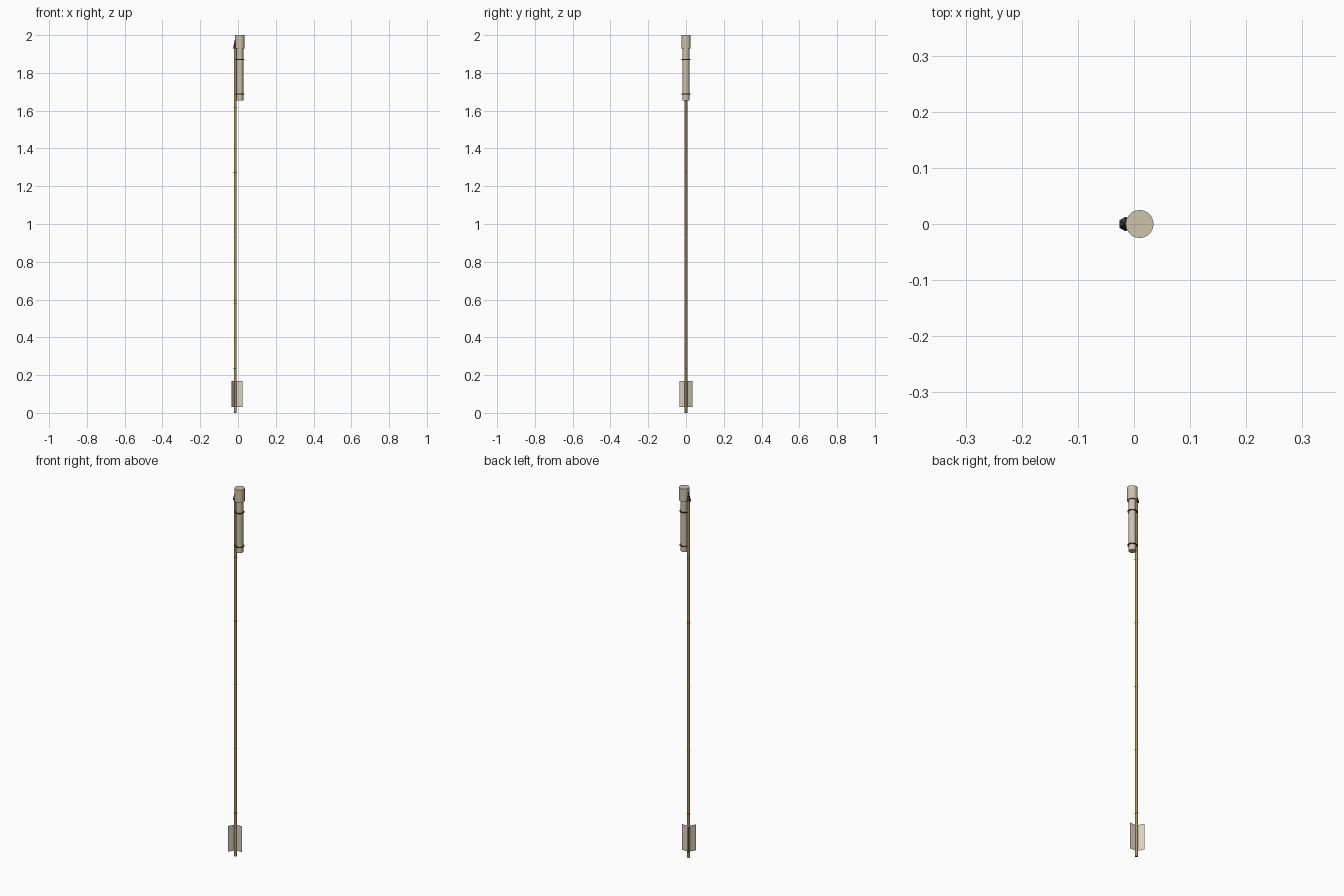
import bpy, math

if "Cube" in bpy.data.objects:
    bpy.data.objects.remove(bpy.data.objects["Cube"])

SX = -0.015   # shaft axis
TX = 0.01     # rocket tube axis


def mat(name, c):
    m = bpy.data.materials.new(name)
    m.diffuse_color = (*c, 1)
    m.use_nodes = True
    m.node_tree.nodes["Principled BSDF"].inputs["Base Color"].default_value = m.diffuse_color
    return m


bamboo = mat("bamboo", (0.42, 0.30, 0.13))
paper = mat("paper", (0.62, 0.55, 0.41))
feather = mat("feather", (0.70, 0.66, 0.55))
cord = mat("cord", (0.12, 0.03, 0.02))
iron = mat("iron", (0.05, 0.05, 0.05))


def finish(name, m, smooth=True):
    o = bpy.context.object
    o.name = name
    o.data.materials.append(m)
    if smooth:
        bpy.ops.object.shade_smooth_by_angle(angle=math.radians(40))
    return o


def rod(name, x, r1, r2, z0, z1, n, m, smooth=True):
    bpy.ops.mesh.primitive_cone_add(vertices=n, radius1=r1, radius2=r2, depth=z1 - z0,
                                    location=(x, 0, (z0 + z1) / 2))
    return finish(name, m, smooth)


def ring(name, x, z, major, minor, m):
    bpy.ops.mesh.primitive_torus_add(major_radius=major, minor_radius=minor, major_segments=20,
                                     minor_segments=6, location=(x, 0, z))
    return finish(name, m)


# Bamboo shaft with nodes
rod("shaft", SX, 0.007, 0.007, 0, 1.935, 12, bamboo)
for i in range(5):
    ring(f"shaft_node_{i + 1}", SX, 0.235 + i * 0.346, 0.007, 0.002, bamboo)

# Arrowhead
rod("arrowhead", SX, 0.013, 0, 1.93, 1.985, 6, iron, False)

# Powder tube and cap
rod("powder_tube", TX, 0.018, 0.018, 1.655, 1.935, 20, paper)
rod("tube_cap", TX, 0.025, 0.025, 1.93, 2.0, 20, paper)

# Cord bindings
for i, z in enumerate((1.687, 1.87)):
    ring(f"binding_{i + 1}", TX, z, 0.021, 0.003, cord)

# Three flat vanes around the shaft
for i in range(3):
    a = i * math.tau / 3
    c, s = math.cos(a), math.sin(a)
    pts = [(SX + r * c, r * s, z) for r, z in
           ((0.004, 0.03), (0.04, 0.03), (0.04, 0.17), (0.004, 0.17))]
    me = bpy.data.meshes.new("vane")
    me.from_pydata(pts, [], [(0, 1, 2, 3)])
    o = bpy.data.objects.new(f"vane_{i + 1}", me)
    bpy.context.collection.objects.link(o)
    me.materials.append(feather)
